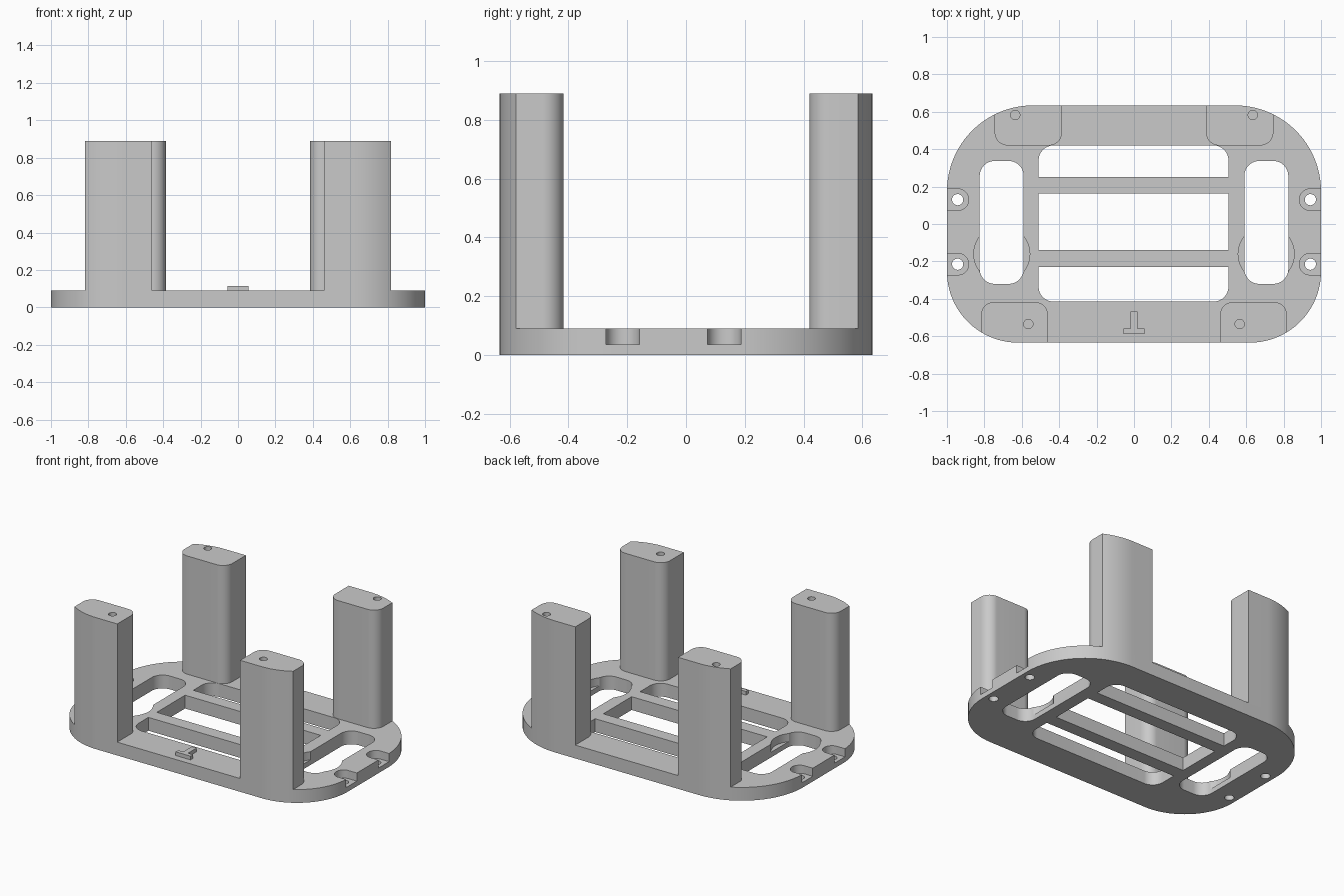
import bpy
import bmesh
from math import sin, cos, pi

cube = bpy.data.objects.get("Cube")
if cube:
    bpy.data.objects.remove(cube, do_unlink=True)

HALF_X, HALF_Y = 1.0, 0.634
PLATE_TOP, POST_TOP, LEDGE = 0.09, 0.89, 0.035

grey = bpy.data.materials.new("light grey")
grey.use_nodes = True
colour = (0.59, 0.59, 0.59, 1)
grey.diffuse_color = colour
grey.node_tree.nodes["Principled BSDF"].inputs["Base Color"].default_value = colour


def rounded(x0, x1, y0, y1, front_l=0, front_r=0, back_r=0, back_l=0, steps=16):
    """Rectangle outline with one radius per corner, counter-clockwise."""
    corners = [(x0, y0, 1, 1, front_l), (x1, y0, -1, 1, front_r),
               (x1, y1, -1, -1, back_r), (x0, y1, 1, -1, back_l)]
    pts = []
    for i, (x, y, sx, sy, r) in enumerate(corners):
        if r == 0:
            pts.append((x, y))
            continue
        for k in range(steps + 1):
            a = pi + (i + k / steps) * pi / 2
            pts.append((x + sx * r + r * cos(a), y + sy * r + r * sin(a)))
    return pts


def circle(x, y, r, n=32):
    return [(x + r * cos(2 * pi * k / n), y + r * sin(2 * pi * k / n)) for k in range(n)]


def prism(name, outline, z0, z1):
    """Closed solid: bottom cap, top cap and a wall per outline edge."""
    bm = bmesh.new()
    low = [bm.verts.new((x, y, z0)) for x, y in outline]
    high = [bm.verts.new((x, y, z1)) for x, y in outline]
    bm.faces.new(low[::-1])
    bm.faces.new(high)
    for i in range(len(low)):
        bm.faces.new((low[i - 1], low[i], high[i], high[i - 1]))
    mesh = bpy.data.meshes.new(name)
    bm.to_mesh(mesh)
    bm.free()
    mesh.materials.append(grey)
    ob = bpy.data.objects.new(name, mesh)
    bpy.context.collection.objects.link(ob)
    return ob


def activate(ob):
    bpy.ops.object.select_all(action="DESELECT")
    ob.select_set(True)
    bpy.context.view_layer.objects.active = ob


def carve(ob, outline, z0, z1, operation="DIFFERENCE"):
    cutter = prism("cutter", outline, z0, z1)
    mod = ob.modifiers.new("carve", "BOOLEAN")
    mod.operation, mod.solver, mod.object = operation, "EXACT", cutter
    activate(ob)
    bpy.ops.object.modifier_apply(modifier=mod.name)
    bpy.data.objects.remove(cutter, do_unlink=True)


def smooth(ob):
    activate(ob)
    bpy.ops.object.shade_smooth_by_angle(angle=0.5)


# Base plate with wide rounded corners
outline = rounded(-HALF_X, HALF_X, -HALF_Y, HALF_Y, 0.38, 0.38, 0.46, 0.46, steps=32)
plate = prism("base_plate", outline, 0, PLATE_TOP)

# Three centre openings leave two crossbars
r = 0.08
for opening in (rounded(-0.51, 0.505, 0.25, 0.42, back_l=r, back_r=r),
                rounded(-0.51, 0.505, -0.14, 0.163),
                rounded(-0.51, 0.505, -0.415, -0.23, front_l=r, front_r=r)):
    carve(plate, opening, -0.1, 0.2)

# Side slots with round recesses, and screw notches in the ends
for s in (-1, 1):
    x0, x1 = sorted((s * 0.59, s * 0.825))
    carve(plate, rounded(x0, x1, -0.32, 0.337, r, r, r, r), -0.1, 0.2)
    carve(plate, circle(s * 0.707, -0.16, 0.15, 48), LEDGE, 0.2)
    for y in (0.13, -0.215):
        c = 0.055
        x0, x1 = sorted((s * 0.885, s * 1.1))
        ends = dict(front_l=c, back_l=c) if s > 0 else dict(front_r=c, back_r=c)
        carve(plate, rounded(x0, x1, y - 0.057, y + 0.057, **ends), LEDGE, 0.2)
        carve(plate, circle(s * 0.943, y, 0.03), -0.1, 0.2)
smooth(plate)

# Four posts: inner corners rounded, outer side following the plate edge
for s, side in ((-1, "right"), (1, "left")):
    for end, near, far, hole, c in (("front", 0.46, 0.818, (0.565, -0.535), 0.07),
                                    ("back", 0.385, 0.745, (0.635, 0.583), 0.07)):
        x0, x1 = sorted((s * near, s * far))
        if end == "front":
            shape = rounded(x0, x1, -0.8, -0.417, back_l=c, back_r=c)
        else:
            shape = rounded(x0, x1, 0.42, 0.8, front_l=c, front_r=c)
        post = prism(f"{end}_{side}_post", shape, PLATE_TOP, POST_TOP)
        carve(post, outline, -0.1, 1.1, "INTERSECT")
        carve(post, circle(s * hole[0], hole[1], 0.025, 24), POST_TOP - 0.25, 1.1)
        smooth(post)

# Small raised locating key on the front rail
key = [(-0.056, -0.587), (0.056, -0.587), (0.056, -0.56), (0.018, -0.56),
       (0.018, -0.468), (-0.018, -0.468), (-0.018, -0.56), (-0.056, -0.56)]
prism("locating_key", key, PLATE_TOP, 0.115)
